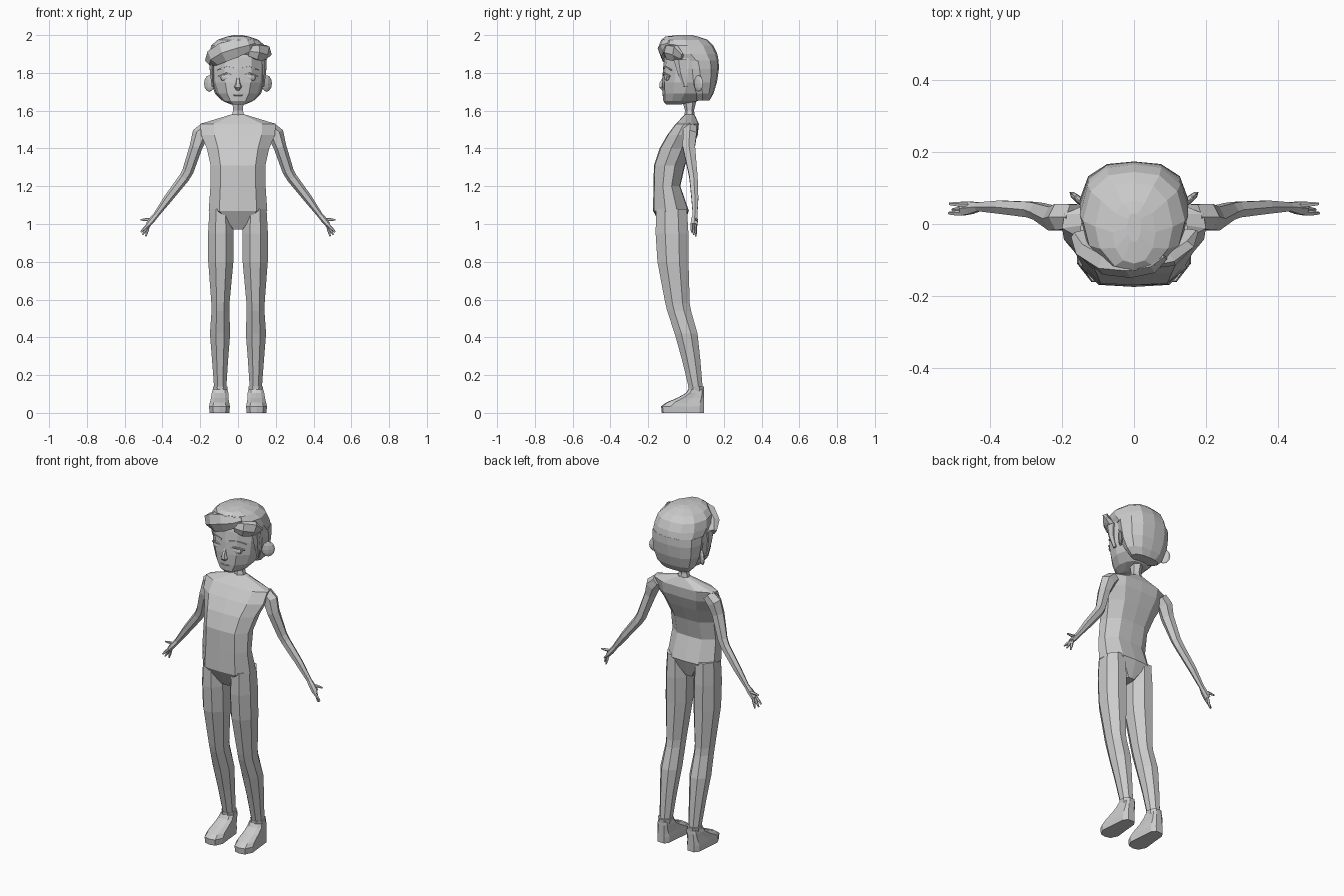
import bpy, bmesh
from math import sin, cos, tau, radians
from mathutils import Vector, Matrix


def finish(bm, name, mirror=False):
    bmesh.ops.recalc_face_normals(bm, faces=bm.faces)
    me = bpy.data.meshes.new(name)
    bm.to_mesh(me)
    bm.free()
    ob = bpy.data.objects.new(name, me)
    bpy.context.collection.objects.link(ob)
    if mirror:
        ob.modifiers.new("mirror", 'MIRROR').use_mirror_merge = False
    return ob


def skin(name, rings, mirror=False):
    """Bridge equal-sized rings of points and cap both ends."""
    bm = bmesh.new()
    rows = [[bm.verts.new(p) for p in r] for r in rings]
    n = len(rows[0])
    for a, b in zip(rows, rows[1:]):
        for i in range(n):
            j = (i + 1) % n
            bm.faces.new((a[i], a[j], b[j], b[i]))
    bm.faces.new(rows[0])
    bm.faces.new(rows[-1])
    return finish(bm, name, mirror)


def circle(n, start=0.0):
    return [(sin(tau * (i + start) / n), -cos(tau * (i + start) / n)) for i in range(n)]


def symmetric(half):
    """Half outline (x >= 0, front to back) completed to a closed unit outline."""
    return half + [(-x, y) for x, y in reversed(half) if x > 0]


def stack(name, shape, rows, mirror=False):
    """Horizontal sections: (z, centre x, half width, front y, back y)."""
    rings = [[(cx + w * x, (f + b) / 2 + (b - f) / 2 * y, z) for x, y in shape]
             for z, cx, w, f, b in rows]
    return skin(name, rings, mirror)


def tube(name, n, path, mirror=False, start=0.5):
    """Sections along a path: (x, y, z, radius along y, other radius)."""
    pts = [Vector(p[:3]) for p in path]
    rings = []
    for i, p in enumerate(path):
        d = (pts[min(i + 1, len(pts) - 1)] - pts[max(i - 1, 0)]).normalized()
        u = Vector((0, 1, 0))
        u = (u - d * u.dot(d)).normalized()
        v = d.cross(u)
        rings.append([pts[i] + u * p[3] * c[1] + v * p[4] * c[0] for c in circle(n, start)])
    return skin(name, rings, mirror)


def blob(name, loc, scale, rot=0.0, mirror=False, seg=8):
    bm = bmesh.new()
    m = Matrix.Translation(loc) @ Matrix.Rotation(radians(rot), 4, 'Z') @ Matrix.Diagonal((*scale, 1))
    bmesh.ops.create_uvsphere(bm, u_segments=seg, v_segments=6, radius=1, matrix=m)
    return finish(bm, name, mirror)


# Torso: deep chest, hollow lower back
body = symmetric([(0, -1), (.64, -.94), (1, -.3), (.97, .35), (.55, .95), (0, 1)])
stack("torso", body, [
    (1.58, 0, .035, -.005, .045),
    (1.53, 0, .20, -.055, .068),
    (1.47, 0, .195, -.10, .062),
    (1.40, 0, .165, -.14, .035),
    (1.31, 0, .145, -.17, -.005),
    (1.20, 0, .146, -.172, -.03),
    (1.07, 0, .155, -.175, .015),
    (.97, 0, .035, -.12, -.02)])

# Neck
stack("neck", circle(6), [
    (1.56, 0, .042, -.012, .05), (1.60, 0, .03, -.005, .042), (1.67, 0, .036, -.025, .06)])

# Legs
stack("leg", circle(8, .5), [
    (1.08, .092, .064, -.165, .012),
    (.95, .091, .073, -.168, .02),
    (.80, .091, .072, -.158, .02),
    (.58, .093, .052, -.115, .025),
    (.54, .093, .051, -.105, .032),
    (.42, .095, .058, -.065, .066),
    (.28, .095, .046, -.025, .08),
    (.12, .094, .034, .015, .092)], True)

# Shoes and cuffs
sole = symmetric([(0, -1), (.62, -.93), (1, -.55), (.85, .1), (.72, .8), (.4, 1)])
stack("shoe", sole, [
    (0, .098, .053, -.128, .095),
    (.035, .098, .055, -.132, .095),
    (.055, .098, .051, -.105, .095),
    (.08, .097, .046, -.045, .095),
    (.105, .095, .044, .0, .095),
    (.125, .094, .04, .012, .094)], True)
stack("ankle_cuff", circle(8, .5), [
    (.11, .094, .037, .01, .097), (.14, .094, .043, .008, .1)], True)

# Arms with flattened hands
tube("arm", 6, [
    (.165, .02, 1.51, .04, .035),
    (.20, .02, 1.475, .042, .044),
    (.222, .015, 1.41, .038, .034),
    (.265, .035, 1.28, .027, .03),
    (.285, .04, 1.245, .025, .028),
    (.37, .047, 1.135, .021, .023),
    (.432, .048, 1.05, .014, .015),
    (.455, .045, 1.022, .02, .016),
    (.477, .043, .995, .022, .014)], True)
for i, tip in enumerate([(.515, .03, .957), (.505, .04, .943), (.488, .052, .935), (.515, .056, 1.022)]):
    base = Vector((.472, .03 + .01 * i, 1.0)) if i < 3 else Vector((.452, .052, 1.025))
    mid = base.lerp(Vector(tip), .6)
    tube("finger" if i < 3 else "thumb", 5,
         [(*base, .008, .009), (*mid, .007, .008), (*tip, .004, .004)], True)

# Face
skull = symmetric([(0, -1), (.5, -.9), (.88, -.5), (1, 0), (.85, .6), (.5, .93), (0, 1)])
stack("head", skull, [
    (1.632, 0, .035, -.105, -.03),
    (1.65, 0, .078, -.12, .06),
    (1.69, 0, .115, -.124, .11),
    (1.75, 0, .136, -.126, .135),
    (1.82, 0, .142, -.122, .145),
    (1.88, 0, .142, -.115, .145),
    (1.94, 0, .12, -.1, .12)])

# Facial features
tube("nose", 5, [(0, -.112, 1.785, .008, .008), (0, -.13, 1.745, .012, .013),
                 (0, -.131, 1.725, .014, .022), (0, -.12, 1.71, .008, .012)])
blob("eye", (.066, -.099, 1.775), (.032, .016, .02), 15, True)
tube("eyelid", 4, [(.028, -.114, 1.786, .007, .004), (.065, -.117, 1.798, .007, .006),
                   (.105, -.086, 1.782, .006, .004)], True)
tube("eyebrow", 4, [(.025, -.116, 1.825, .005, .006), (.068, -.108, 1.832, .006, .006),
                    (.11, -.078, 1.815, .005, .003)], True)
blob("mouth", (0, -.119, 1.682), (.028, .006, .005))
blob("ear", (.152, .066, 1.744), (.036, .011, .044), 40, True)

# Hair: back shell, then a swept fringe and side locks
stack("hair_back", skull, [
    (1.655, 0, .088, .05, .125),
    (1.69, 0, .122, .03, .145),
    (1.75, 0, .143, -.005, .164),
    (1.82, 0, .15, -.03, .174),
    (1.865, 0, .15, -.045, .173)])
stack("hair_top", skull, [
    (1.862, 0, .15, -.06, .173),
    (1.90, 0, .151, -.115, .166),
    (1.945, 0, .142, -.128, .145),
    (1.975, 0, .108, -.13, .115),
    (1.992, 0, .06, -.11, .065),
    (2.0, 0, .02, -.05, .03)])
tube("fringe", 6, [
    (-.146, -.03, 1.855, .02, .035),
    (-.125, -.07, 1.885, .035, .052),
    (-.075, -.105, 1.91, .038, .06),
    (-.01, -.11, 1.93, .04, .055),
    (.05, -.103, 1.945, .034, .04),
    (.085, -.085, 1.955, .015, .02)], start=0)
tube("side_lock", 6, [
    (.055, -.105, 1.915, .018, .03),
    (.10, -.092, 1.91, .028, .045),
    (.138, -.055, 1.905, .026, .05),
    (.15, -.02, 1.885, .012, .035)], start=0)
stack("sideburn", circle(5), [
    (1.87, .139, .014, -.065, .01), (1.80, .137, .012, -.045, .0), (1.725, .132, .007, -.015, .01)], True)
